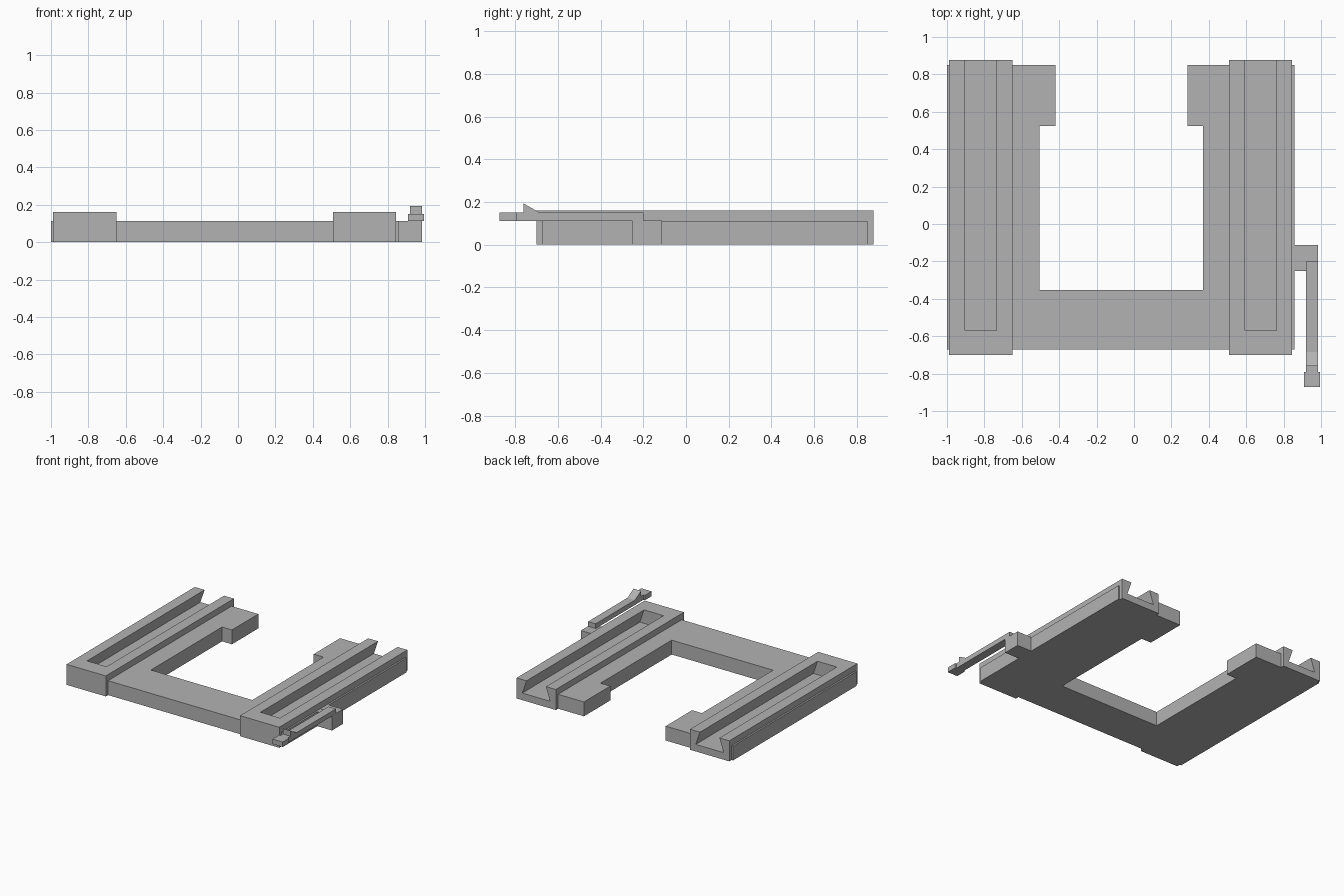
import bpy
import bmesh
from mathutils import Vector

cube = bpy.data.objects.get("Cube")
if cube:
    bpy.data.objects.remove(cube, do_unlink=True)

# Single plain grey
GREY = (0.45, 0.45, 0.45, 1)
grey = bpy.data.materials.new("plain_grey")
grey.use_nodes = True
grey.diffuse_color = GREY
grey.node_tree.nodes["Principled BSDF"].inputs["Base Color"].default_value = GREY


def prism(name, profile, axis, start, end):
    """Extrude a 2D profile along x, y or z from start to end."""
    def place(a, b):
        return {"x": (start, a, b), "y": (a, start, b), "z": (a, b, start)}[axis]

    bm = bmesh.new()
    face = bm.faces.new([bm.verts.new(place(a, b)) for a, b in profile])
    step = Vector([(end - start) * (axis == k) for k in "xyz"])
    new = bmesh.ops.extrude_face_region(bm, geom=[face])["geom"]
    bmesh.ops.translate(bm, vec=step, verts=[v for v in new if isinstance(v, bmesh.types.BMVert)])
    bmesh.ops.recalc_face_normals(bm, faces=bm.faces)
    mesh = bpy.data.meshes.new(name)
    bm.to_mesh(mesh)
    bm.free()
    mesh.materials.append(grey)
    obj = bpy.data.objects.new(name, mesh)
    bpy.context.collection.objects.link(obj)
    return obj


def box(name, x0, x1, y0, y1, z0, z1):
    return prism(name, [(x0, y0), (x1, y0), (x1, y1), (x0, y1)], "z", z0, z1)


FRONT, BACK, BASE_TOP = -0.672, 0.85, 0.112
RAIL_TOP, RAIL_HALF, FLOOR = 0.16, 0.169, 0.055

# U-shaped base plate between the rails, with inward tabs at the back
prism("base_plate", [
    (-0.65, FRONT), (0.508, FRONT), (0.508, BACK), (0.285, BACK), (0.285, 0.525),
    (0.37, 0.525), (0.37, -0.352), (-0.505, -0.352), (-0.505, 0.525),
    (-0.42, 0.525), (-0.42, BACK), (-0.65, BACK)], "z", 0, BASE_TOP)

# Rails with a dovetail slot open at the back, and a thin lip outside each
for side, cx, sign in (("right", -0.819, -1), ("left", 0.677, 1)):
    rail = box(side + "_rail", cx - RAIL_HALF, cx + RAIL_HALF, -0.7, 0.878, 0, RAIL_TOP)
    top, bottom = 0.084, 0.12
    rise = (top - bottom) * 0.1 / (RAIL_TOP - FLOOR)
    cutter = prism(side + "_slot_cutter", [
        (cx - bottom, FLOOR), (cx + bottom, FLOOR),
        (cx + top + rise, RAIL_TOP + 0.1), (cx - top - rise, RAIL_TOP + 0.1)],
        "y", -0.57, 1)
    cutter.hide_render = True
    cut = rail.modifiers.new("slot", "BOOLEAN")
    cut.operation = "DIFFERENCE"
    cut.solver = "EXACT"
    cut.object = cutter
    bpy.context.view_layer.objects.active = rail
    bpy.ops.object.modifier_apply(modifier=cut.name)
    bpy.data.objects.remove(cutter, do_unlink=True)
    edge = cx + sign * RAIL_HALF
    outer = edge + sign * 0.013
    box(side + "_outer_lip", min(edge, outer), max(edge, outer), FRONT, BACK, 0, BASE_TOP)

# Latch on the left side: mounting block, hooked spring arm and finger tab
box("latch_block", 0.859, 0.985, -0.25, -0.113, 0, BASE_TOP)
box("latch_bridge", 0.859, 0.985, -0.2, -0.113, BASE_TOP, 0.114)
prism("latch_arm", [
    (-0.2, BASE_TOP), (-0.2, 0.15), (-0.685, 0.15), (-0.76, 0.193),
    (-0.76, 0.15), (-0.79, 0.15), (-0.79, BASE_TOP)], "x", 0.92, 0.985)
box("latch_tab", 0.908, 0.995, -0.872, -0.79, BASE_TOP, 0.15)
